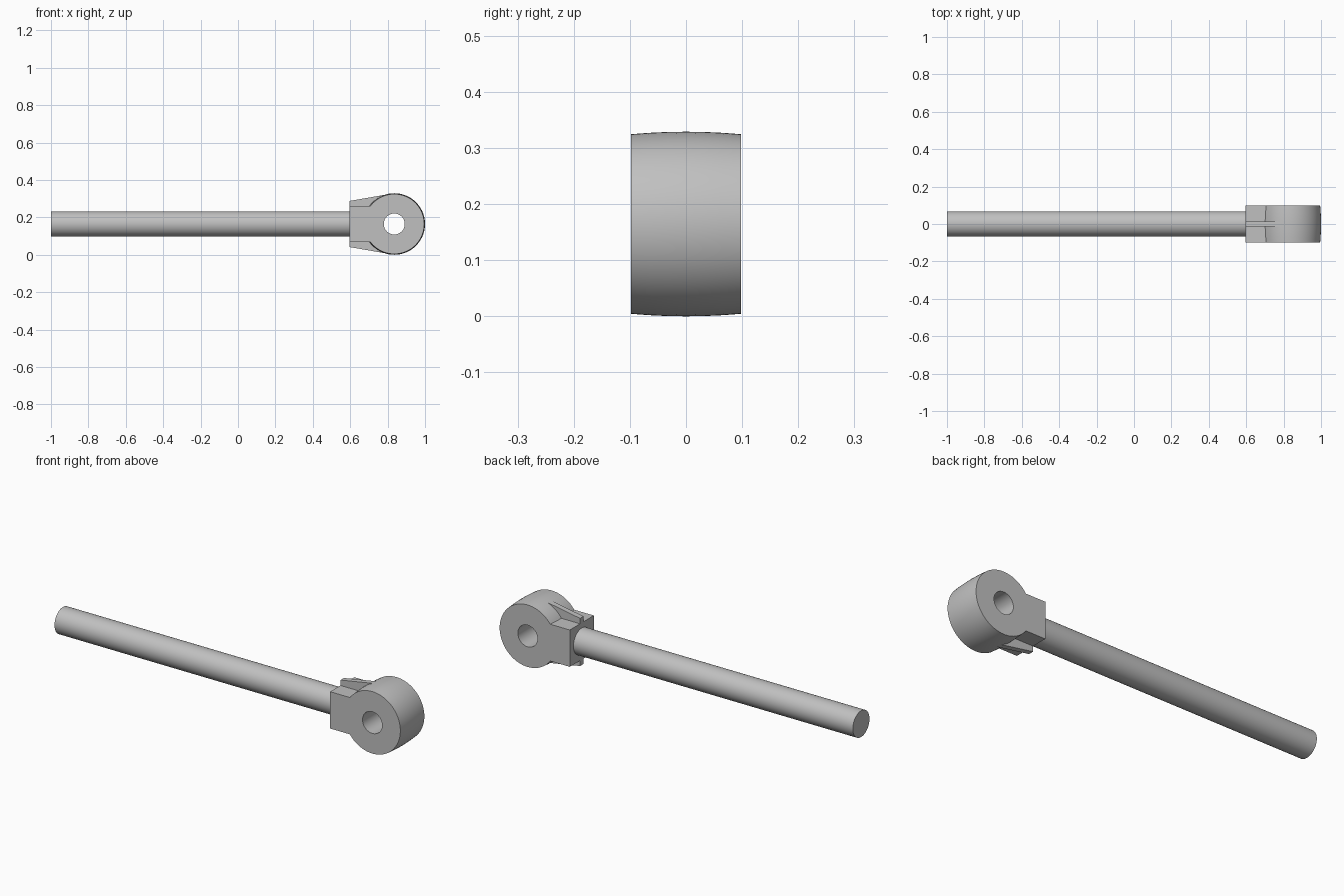
import bpy
import bmesh
import math
from mathutils import Matrix, Vector

cube = bpy.data.objects.get("Cube")
if cube:
    bpy.data.objects.remove(cube, do_unlink=True)

EYE_X, MID_Z = 0.8355, 0.1645      # centre of the eye, height of the axis
EYE_R, EDGE_R, HOLE_R = 0.1645, 0.16, 0.056
HALF_W = 0.098
NECK_X = 0.595

grey = bpy.data.materials.new("plain_grey")
grey.use_nodes = True
colour = (0.53, 0.53, 0.53, 1)
grey.diffuse_color = colour
grey.node_tree.nodes["Principled BSDF"].inputs["Base Color"].default_value = colour


def add_object(name, bm):
    bmesh.ops.recalc_face_normals(bm, faces=bm.faces)
    mesh = bpy.data.meshes.new(name)
    bm.to_mesh(mesh)
    bm.free()
    mesh.materials.append(grey)
    obj = bpy.data.objects.new(name, mesh)
    bpy.context.collection.objects.link(obj)
    return obj


def select(obj):
    bpy.ops.object.select_all(action='DESELECT')
    obj.select_set(True)
    bpy.context.view_layer.objects.active = obj


def prism(name, outline, half):
    """Extrude an x/z outline symmetrically along y."""
    bm = bmesh.new()
    face = bm.faces.new([bm.verts.new((x, -half, MID_Z + z)) for x, z in outline])
    grown = bmesh.ops.extrude_face_region(bm, geom=[face])["geom"]
    verts = [v for v in grown if isinstance(v, bmesh.types.BMVert)]
    bmesh.ops.translate(bm, verts=verts, vec=(0, 2 * half, 0))
    return add_object(name, bm)


def mirrored(upper):
    """Complete an outline with its reflection below the axis."""
    return upper + [(x, -z) for x, z in reversed(upper)]


# Eye: crowned ring turned about the y axis
steps = 6
profile = [(HOLE_R, -HALF_W)]
for i in range(steps + 1):
    t = 2 * i / steps - 1
    profile.append((EYE_R - (EYE_R - EDGE_R) * t * t, t * HALF_W))
profile.append((HOLE_R, HALF_W))

bm = bmesh.new()
SEG = 72
rings = []
for s in range(SEG):
    a = math.tau * s / SEG
    rings.append([bm.verts.new((EYE_X + r * math.cos(a), y, MID_Z + r * math.sin(a)))
                  for r, y in profile])
count = len(profile)
for s in range(SEG):
    a, b = rings[s], rings[(s + 1) % SEG]
    for i in range(count):
        j = (i + 1) % count
        bm.faces.new((a[i], a[j], b[j], b[i]))
eye = add_object("rod_end_eye", bm)

# Neck block and thin stiffening rib, fused with the eye
neck = prism("neck_block", mirrored([(NECK_X, 0.095), (0.73, 0.095)]), HALF_W)
rib = prism("neck_rib", mirrored([(NECK_X, 0.123), (0.79, 0.157), (0.76, 0.08)]), 0.014)
for part in (neck, rib):
    mod = eye.modifiers.new("fuse", 'BOOLEAN')
    mod.operation = 'UNION'
    mod.solver = 'EXACT'
    mod.object = part
    select(eye)
    bpy.ops.object.modifier_apply(modifier=mod.name)
    bpy.data.objects.remove(part, do_unlink=True)

# Long round rod
bm = bmesh.new()
length = NECK_X + 1
turn = Matrix.Translation(Vector((length / 2 - 1, 0, MID_Z))) @ Matrix.Rotation(math.pi / 2, 4, 'Y')
bmesh.ops.create_cone(bm, cap_ends=True, segments=64, radius1=0.068, radius2=0.068,
                      depth=length, matrix=turn)
rod = add_object("rod", bm)

for obj in (eye, rod):
    select(obj)
    bpy.ops.object.shade_smooth_by_angle(angle=math.radians(30))
